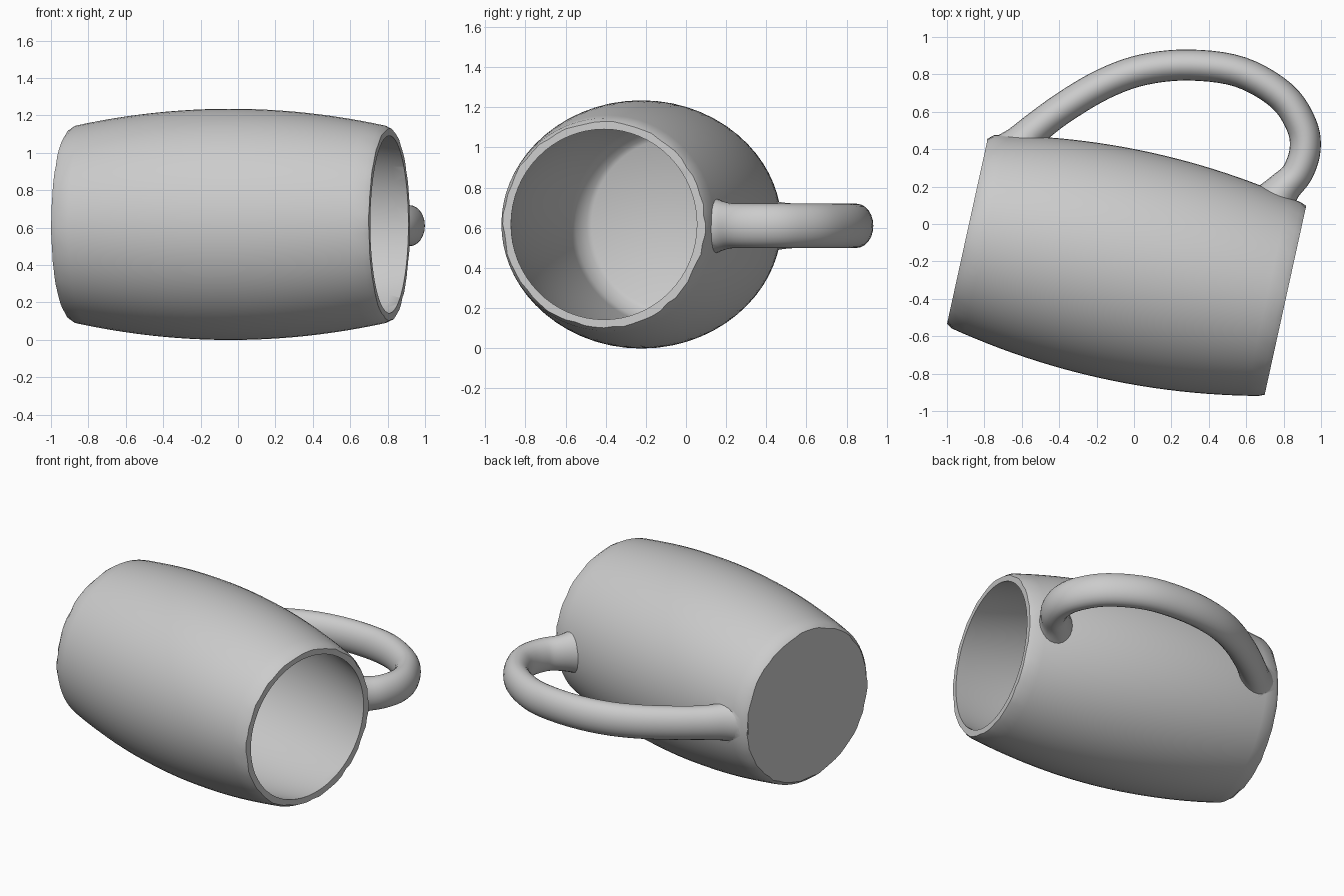
import bpy, bmesh, math, random
from mathutils import Vector, Matrix

if "Cube" in bpy.data.objects:
    bpy.data.objects.remove(bpy.data.objects["Cube"])

random.seed(4)
LENGTH = 1.74
TILT = Matrix.Translation((-0.89, -0.035, 0.617)) @ Matrix.Rotation(math.radians(-12.4), 4, 'Z')

clay = bpy.data.materials.new("grey clay")
clay.diffuse_color = (0.6, 0.6, 0.6, 1)
clay.use_nodes = True
clay.node_tree.nodes["Principled BSDF"].inputs["Base Color"].default_value = clay.diffuse_color


def make_object(name, rings, matrix=None):
    """Skin a list of equal point loops and cap both ends."""
    bm = bmesh.new()
    loops = [[bm.verts.new(p) for p in ring] for ring in rings]
    n = len(loops[0])
    for a, b in zip(loops, loops[1:]):
        for i in range(n):
            j = (i + 1) % n
            bm.faces.new((a[i], a[j], b[j], b[i]))
    bm.faces.new(loops[0])
    bm.faces.new(loops[-1])
    bmesh.ops.recalc_face_normals(bm, faces=bm.faces)
    me = bpy.data.meshes.new(name)
    if matrix:
        bm.transform(matrix)
    bm.to_mesh(me)
    bm.free()
    me.materials.append(clay)
    ob = bpy.data.objects.new(name, me)
    bpy.context.collection.objects.link(ob)
    return ob


def lathe(profile, n=64, rough=0.0):
    """Rings around the x axis; the end rings may be a little uneven."""
    rings = []
    for k, (x, r) in enumerate(profile):
        amount = rough if k in (0, len(profile) - 1) else 0
        ring = []
        for i in range(n):
            a = 2 * math.pi * i / n
            q = r + random.uniform(-amount, amount)
            ring.append((x, q * math.cos(a), q * math.sin(a)))
        rings.append(ring)
    return rings


def barrel(x, end, mid):
    u = 2 * x / LENGTH - 1
    return end + (mid - end) * (1 - u * u)


# Barrel-shaped outside of the mug, with slightly worn edges
STEPS = 24
outer = [(0, 0.505)]
outer += [(x, barrel(x, 0.523, 0.618)) for x in
          [0.03 + (LENGTH - 0.06) * i / STEPS for i in range(STEPS + 1)]]
outer.append((LENGTH, 0.513))
mug = make_object("mug", lathe(outer, rough=0.006), TILT)

# Hollow inside, with a rounded corner at the floor
inner = [(0.07, 0.43), (0.085, 0.452)]
inner += [(x, barrel(x, 0.474, 0.56)) for x in
          [0.13 + (LENGTH - 0.13) * i / STEPS for i in range(STEPS + 1)]]
inner.append((LENGTH + 0.1, 0.474))
hollow = make_object("hollow_cutter", lathe(inner), TILT)

# Handle: an oval section swept along an ear-shaped path, flared where it joins
path = [(-0.70, 0.35), (-0.62, 0.42), (-0.52, 0.515), (-0.365, 0.63), (-0.16, 0.75),
        (0.05, 0.825), (0.30, 0.85), (0.57, 0.812), (0.79, 0.685), (0.895, 0.53),
        (0.915, 0.40), (0.875, 0.275), (0.80, 0.19), (0.73, 0.10)]
pts = [Vector((x, y, 0.61)) for x, y in path]
pts = [2 * pts[0] - pts[1]] + pts + [2 * pts[-1] - pts[-2]]
centres = []
for i in range(1, len(pts) - 2):
    p0, p1, p2, p3 = pts[i - 1:i + 3]
    for s in range(5):
        t = s / 5
        centres.append(0.5 * (2 * p1 + (p2 - p0) * t + (2 * p0 - 5 * p1 + 4 * p2 - p3) * t * t
                              + (3 * p1 - p0 - 3 * p2 + p3) * t ** 3))
centres.append(pts[-2])
up = Vector((0, 0, 1))
rings = []
last = len(centres) - 1
for k, c in enumerate(centres):
    tangent = (centres[min(k + 1, last)] - centres[max(k - 1, 0)]).normalized()
    side = up.cross(tangent)
    flare = max(0, 1 - min(k / 13, (last - k) / 9)) ** 2
    wide, tall = 0.083 + 0.05 * flare, 0.11 + 0.05 * flare
    rings.append([c + side * wide * math.cos(a) + up * tall * math.sin(a)
                  for a in [2 * math.pi * i / 24 for i in range(24)]])
handle = make_object("handle_joiner", rings)

# Join the handle to the body, then hollow the body out
for tool, operation in ((handle, 'UNION'), (hollow, 'DIFFERENCE')):
    mod = mug.modifiers.new(tool.name, 'BOOLEAN')
    mod.object = tool
    mod.operation = operation
    mod.solver = 'EXACT'
    bpy.context.view_layer.objects.active = mug
    bpy.ops.object.modifier_apply(modifier=mod.name)
    bpy.data.objects.remove(tool, do_unlink=True)

bpy.ops.object.select_all(action='DESELECT')
mug.select_set(True)
bpy.context.view_layer.objects.active = mug
bpy.ops.object.shade_smooth_by_angle(angle=math.radians(40))
